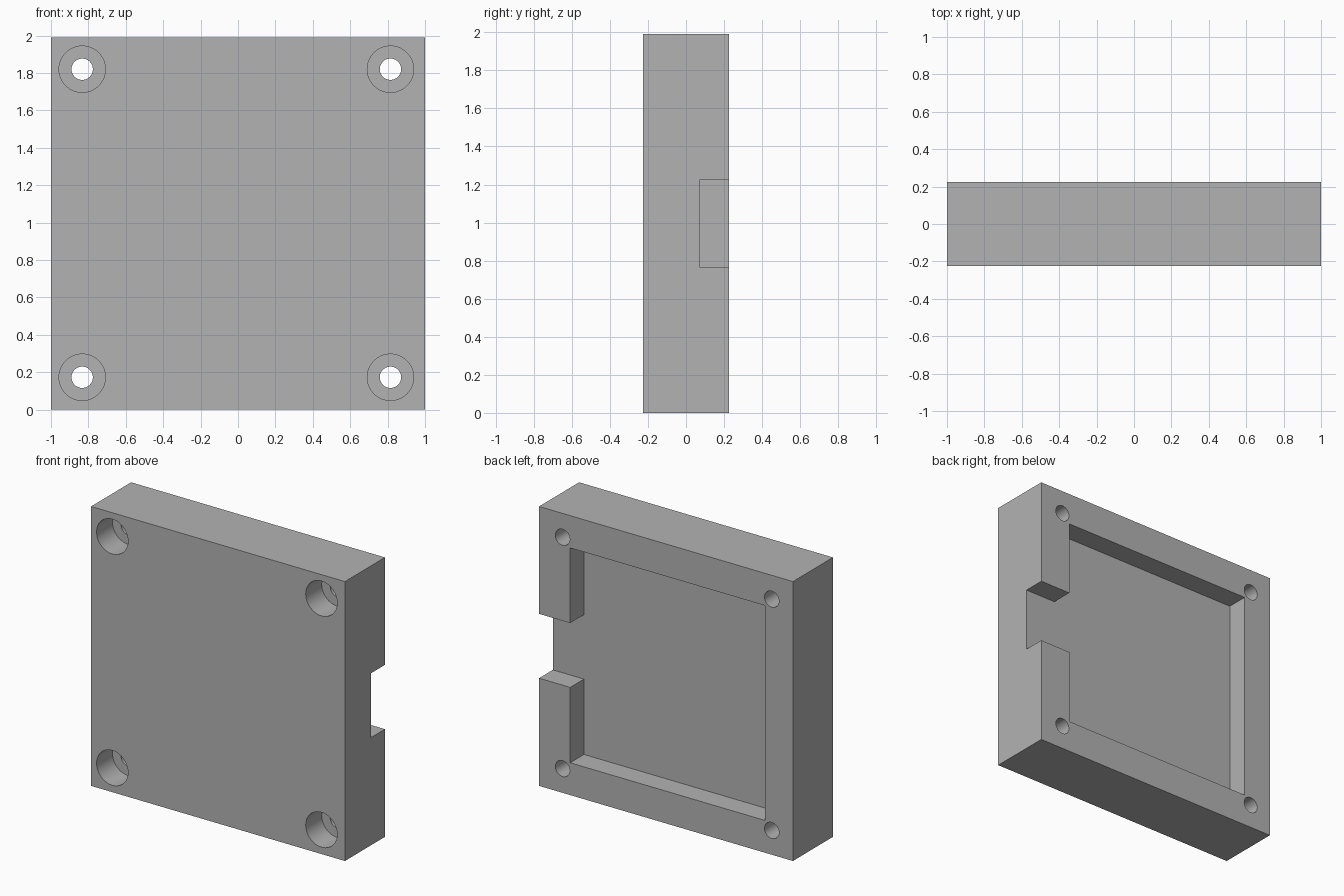
import bpy
import bmesh
from math import radians
from mathutils import Matrix, Vector

cube = bpy.data.objects.get("Cube")
if cube:
    bpy.data.objects.remove(cube, do_unlink=True)

HEIGHT = 1.99
FRONT, BACK = -0.225, 0.225
FLOOR = 0.07          # depth of the pocket floor
OVER = 0.1            # how far cutters reach past the surface

grey = bpy.data.materials.new("plain grey")
grey.use_nodes = True
grey.diffuse_color = (0.45, 0.45, 0.45, 1)
grey.node_tree.nodes["Principled BSDF"].inputs["Base Color"].default_value = grey.diffuse_color


def finish(name, bm):
    bmesh.ops.recalc_face_normals(bm, faces=bm.faces)
    mesh = bpy.data.meshes.new(name)
    bm.to_mesh(mesh)
    bm.free()
    mesh.materials.append(grey)
    obj = bpy.data.objects.new(name, mesh)
    bpy.context.collection.objects.link(obj)
    return obj


def prism(name, outline, y0, y1):
    """Extrude an x-z outline from y0 to y1."""
    bm = bmesh.new()
    face = bm.faces.new([bm.verts.new((x, y0, z)) for x, z in outline])
    new = bmesh.ops.extrude_face_region(bm, geom=[face])["geom"]
    verts = [v for v in new if isinstance(v, bmesh.types.BMVert)]
    bmesh.ops.translate(bm, verts=verts, vec=Vector((0, y1 - y0, 0)))
    return finish(name, bm)


def cylinder(name, x, z, radius, y0, y1):
    bm = bmesh.new()
    place = Matrix.Translation((x, (y0 + y1) / 2, z)) @ Matrix.Rotation(radians(90), 4, "X")
    bmesh.ops.create_cone(bm, cap_ends=True, segments=64, radius1=radius,
                          radius2=radius, depth=y1 - y0, matrix=place)
    return finish(name, bm)


# Solid block
block = prism("enclosure_half", [(-1, 0), (1, 0), (1, HEIGHT), (-1, HEIGHT)], FRONT, BACK)

# Back pocket with its side opening, as one outline
left, right, low, high = -0.78, 0.755, 0.23, 1.76
slot_low, slot_high, out = 0.767, 1.225, 1 + OVER
cutters = [prism("pocket_cutter", [
    (left, low), (right, low), (right, slot_low), (out, slot_low),
    (out, slot_high), (right, slot_high), (right, high), (left, high)], FLOOR, BACK + OVER)]

# Corner screw holes, counterbored from the front
for x in (-0.833, 0.815):
    for z in (0.173, 1.82):
        cutters.append(cylinder("bore_cutter", x, z, 0.124, FRONT - OVER, FRONT + 0.18))
        cutters.append(cylinder("hole_cutter", x, z, 0.057, FRONT - 2 * OVER, BACK + OVER))

for cutter in cutters:
    cut = block.modifiers.new("cut", "BOOLEAN")
    cut.operation = "DIFFERENCE"
    cut.solver = "EXACT"
    cut.object = cutter

# Bake the cuts and drop the cutters
graph = bpy.context.evaluated_depsgraph_get()
baked = bpy.data.meshes.new_from_object(block.evaluated_get(graph))
block.modifiers.clear()
block.data = baked
for cutter in cutters:
    bpy.data.objects.remove(cutter, do_unlink=True)
baked.materials.clear()
baked.materials.append(grey)

# Smooth hole walls, sharp edges elsewhere
for obj in bpy.context.selected_objects:
    obj.select_set(False)
block.select_set(True)
bpy.context.view_layer.objects.active = block
bpy.ops.object.shade_smooth_by_angle(angle=radians(30))
